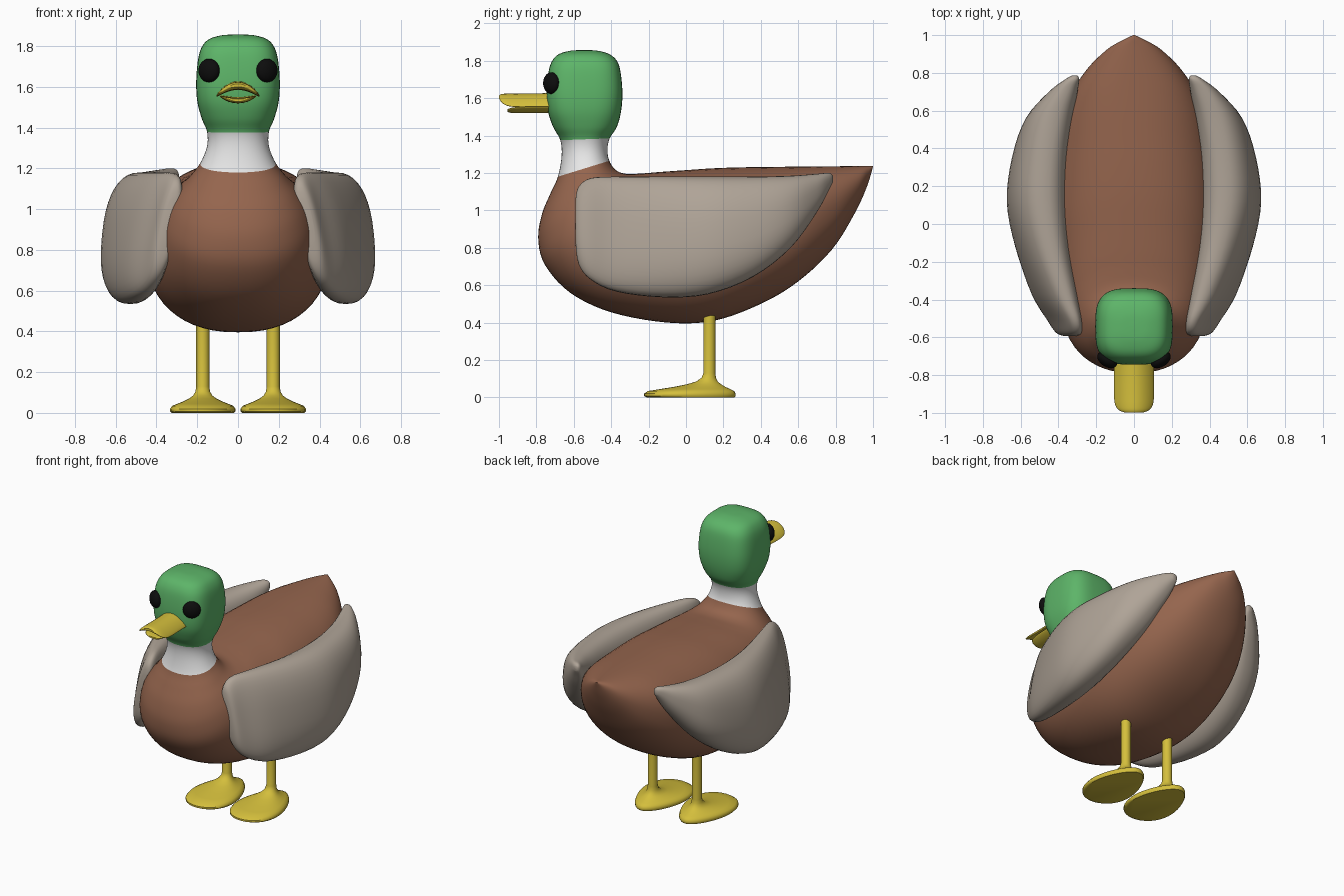
import bpy, bmesh, math
from mathutils import Vector

cube = bpy.data.objects.get("Cube")
if cube:
    bpy.data.objects.remove(cube, do_unlink=True)


def material(name, rgb):
    m = bpy.data.materials.new(name)
    m.use_nodes = True
    m.diffuse_color = (*rgb, 1)
    m.node_tree.nodes["Principled BSDF"].inputs["Base Color"].default_value = (*rgb, 1)
    return m


GREEN = material("head green", (0.11, 0.46, 0.14))
WHITE = material("collar white", (0.8, 0.8, 0.8))
BROWN = material("body brown", (0.30, 0.13, 0.075))
TAUPE = material("wing taupe", (0.43, 0.37, 0.31))
YELLOW = material("bill yellow", (0.66, 0.52, 0.045))
BLACK = material("eye black", (0.004, 0.004, 0.004))


def smooth_rows(rows, steps):
    """Catmull-Rom interpolation of whole rows of section values."""
    rows = [Vector(r) for r in rows]
    ext = [rows[0]] + rows + [rows[-1]]
    out = []
    for i in range(len(rows) - 1):
        p, q, r, s = ext[i:i + 4]
        for k in range(steps):
            t = k / steps
            out.append(0.5 * (2 * q + (r - p) * t + (2 * p - 5 * q + 4 * r - s) * t ** 2
                              + (3 * q - p - 3 * r + s) * t ** 3))
    return out + [rows[-1]]


def superellipse(n, e):
    """Unit rounded-square section with exponent e."""
    pts = []
    for i in range(n):
        a = 2 * math.pi * i / n
        c, s = math.cos(a), math.sin(a)
        pts.append((math.copysign(abs(c) ** (2 / e), c), math.copysign(abs(s) ** (2 / e), s)))
    return pts


def finish(name, bm, mats, angle=50):
    bmesh.ops.recalc_face_normals(bm, faces=bm.faces[:])
    mesh = bpy.data.meshes.new(name)
    bm.to_mesh(mesh)
    bm.free()
    for m in mats:
        mesh.materials.append(m)
    ob = bpy.data.objects.new(name, mesh)
    bpy.context.collection.objects.link(ob)
    bpy.ops.object.select_all(action='DESELECT')
    ob.select_set(True)
    bpy.context.view_layer.objects.active = ob
    bpy.ops.object.shade_smooth_by_angle(angle=math.radians(angle))
    return ob


def loft(name, rings, mats, pick=lambda i: 0):
    """Skin closed rings in order and cap both ends; pick gives the colour per band."""
    bm = bmesh.new()
    loops = [[bm.verts.new(p) for p in ring] for ring in rings]
    for i, (a, b) in enumerate(zip(loops, loops[1:])):
        for j in range(len(a)):
            k = (j + 1) % len(a)
            bm.faces.new((a[j], a[k], b[k], b[j])).material_index = pick(i)
    bm.faces.new(loops[0]).material_index = pick(0)
    bm.faces.new(loops[-1]).material_index = pick(len(rings) - 2)
    return finish(name, bm, mats)


# Head, neck and body: sections fan from the crown round to the tail
# each row: front/low y, z, back/high y, z, half width, section exponent
spine = [
    (-.56, 1.857, -.53, 1.857, .015, 2.6),
    (-.62, 1.853, -.47, 1.853, .08, 2.8),
    (-.68, 1.835, -.41, 1.835, .14, 3),
    (-.715, 1.80, -.37, 1.80, .175, 3.1),
    (-.735, 1.74, -.35, 1.74, .195, 3.2),
    (-.745, 1.63, -.34, 1.63, .205, 3.2),
    (-.738, 1.53, -.347, 1.53, .2, 3),
    (-.71, 1.445, -.37, 1.445, .178, 2.6),
    (-.672, 1.375, -.408, 1.385, .152, 2.3),
    (-.665, 1.29, -.42, 1.325, .152, 2.2),
    (-.685, 1.18, -.41, 1.265, .185, 2.2),
    (-.725, 1.09, -.375, 1.215, .235, 2.2),
    (-.77, .98, -.32, 1.195, .29, 2.2),
    (-.79, .85, -.24, 1.197, .34, 2.2),
    (-.755, .71, -.14, 1.205, .38, 2.3),
    (-.62, .56, 0, 1.215, .42, 2.3),
    (-.4, .455, .15, 1.225, .45, 2.3),
    (-.1, .40, .3, 1.23, .455, 2.3),
    (.15, .41, .45, 1.232, .44, 2.3),
    (.4, .50, .6, 1.234, .405, 2.3),
    (.6, .62, .73, 1.235, .345, 2.3),
    (.78, .79, .85, 1.236, .25, 2.2),
    (.9, .98, .94, 1.237, .145, 2.1),
    (.965, 1.12, .98, 1.238, .06, 2),
    (.995, 1.215, 1.0, 1.236, .008, 2),
]
STEPS = 5
body = []
for fy, fz, by, bz, w, e in smooth_rows(spine, STEPS):
    body.append([(w * c, (fy + by) / 2 + s * (by - fy) / 2, (fz + bz) / 2 + s * (bz - fz) / 2)
                 for c, s in superellipse(56, e)])
loft("body_and_head", body, [GREEN, WHITE, BROWN],
     lambda i: 0 if i < 8 * STEPS else 1 if i < 10 * STEPS else 2)

# Wings: y, inner x, outer x, low z, high z, lean
wing = [
    (-.592, .31, .365, .84, 1.05, .2),
    (-.575, .295, .395, .715, 1.125, .2),
    (-.51, .30, .435, .63, 1.172, .2),
    (-.37, .315, .525, .565, 1.18, .17),
    (-.12, .345, .62, .535, 1.18, .12),
    (.12, .355, .668, .552, 1.18, .1),
    (.36, .35, .64, .645, 1.18, .1),
    (.56, .325, .57, .80, 1.185, .1),
    (.7, .30, .45, .99, 1.195, .08),
    (.765, .29, .365, 1.11, 1.2, .05),
    (.785, .30, .33, 1.15, 1.185, 0),
]
# Legs and feet: height, spread from leg circle (0) to foot outline (1)
foot = [(0, .95), (.008, 1), (.02, 1), (.034, .93), (.044, .74), (.056, .5), (.07, .28),
        (.085, .12), (.105, .03), (.13, 0), (.44, 0)]

for side, sx in (("left", 1), ("right", -1)):
    rings = []
    for y, xi, xo, zb, zt, lean in smooth_rows(wing, 4):
        hz = (zt - zb) / 2
        rings.append([(sx * ((xi + xo) / 2 + c * (xo - xi) / 2 - s * hz * lean), y, (zb + zt) / 2 + s * hz)
                      for c, s in superellipse(40, 2.4)])
    loft(side + "_wing", rings, [TAUPE])

    rings = []
    for z, k in foot:
        ring = []
        for i in range(40):
            a = math.tau * i / 40
            c, s = math.cos(a), math.sin(a)
            egg = (.156 * s * (1 + .25 * c), .02 - .245 * c)
            leg = (.032 * s, .125 - .032 * c)
            ring.append((sx * (.173 + leg[0] + k * (egg[0] - leg[0])), leg[1] + k * (egg[1] - leg[1]), z))
        rings.append(ring)
    loft(side + "_leg_and_foot", rings, [YELLOW])

    # Eyes: flattened balls set on the front corners of the head
    bm = bmesh.new()
    bmesh.ops.create_uvsphere(bm, u_segments=28, v_segments=16, radius=.058)
    eye = finish(side + "_eye", bm, [BLACK])
    eye.scale = (1, 1, .62)
    eye.rotation_euler = Vector((sx * .55, -.83, 0)).to_track_quat('Z', 'Y').to_euler()
    eye.location = (sx * .142, -.72, 1.68)


# Bill: arched upper half and cupped lower half
def bill(name, rows, arch):
    rings = []
    for y, w, z, h in smooth_rows(rows, 4):
        rings.append([(w * c, y, z + h * s - arch * c * c * (w / rows[0][1]) ** 2)
                      for c, s in superellipse(36, 2)])
    loft(name, rings, [YELLOW])


bill("upper_bill", [(-.70, .105, 1.607, .022), (-.8, .105, 1.605, .02), (-.9, .106, 1.605, .019),
                    (-.955, .1, 1.606, .018), (-.985, .08, 1.607, .015), (-.999, .045, 1.607, .008)], .05)
bill("lower_bill", [(-.70, .088, 1.535, .016), (-.82, .088, 1.534, .014), (-.9, .082, 1.533, .013),
                    (-.94, .065, 1.533, .011), (-.955, .035, 1.534, .006)], -.02)
